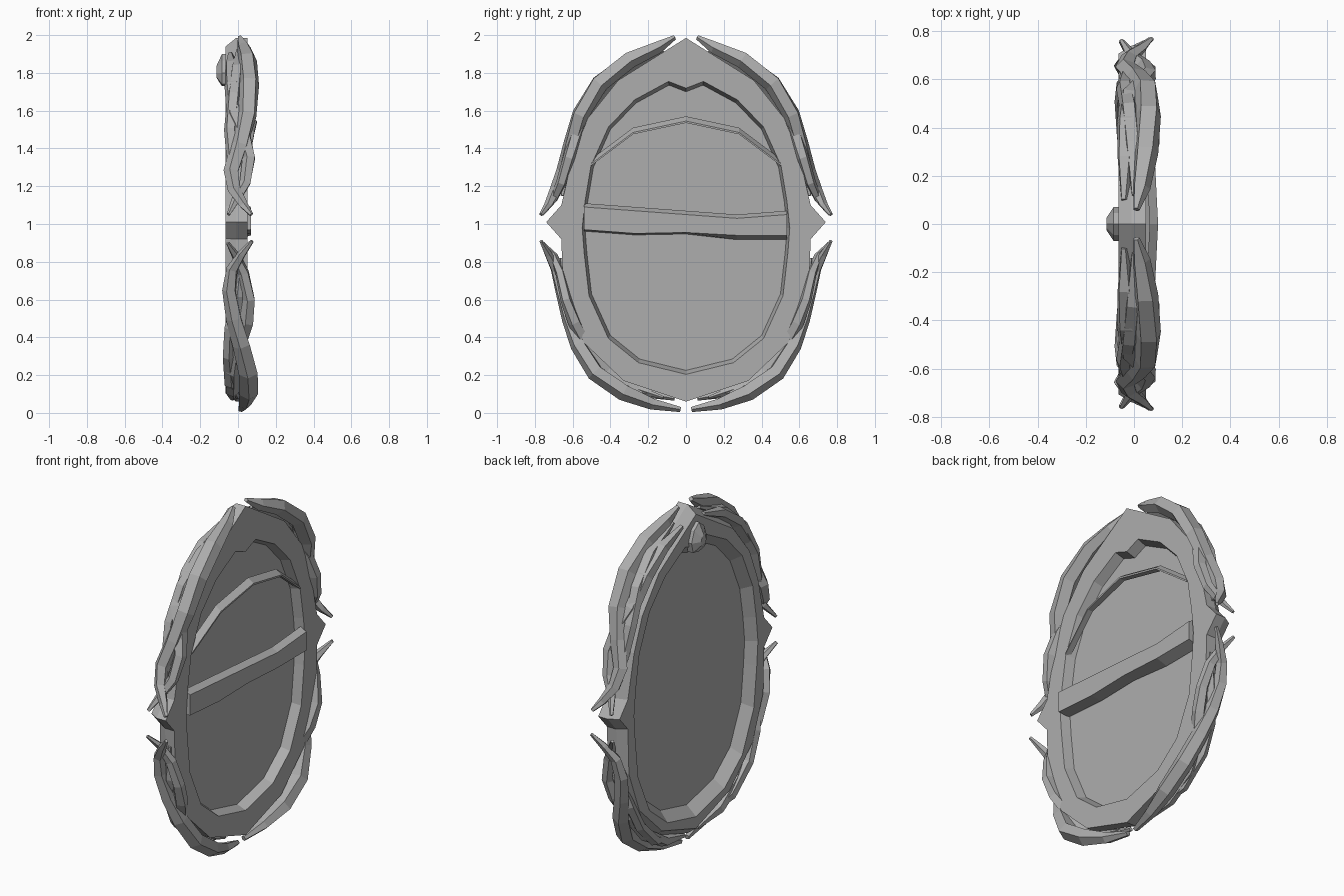
import bpy, bmesh, math
from mathutils import Vector

grey = bpy.data.materials.new("dark_grey")
grey.diffuse_color = (.42, .42, .42, 1)


def finish(name, bm, mirror=False):
    bmesh.ops.recalc_face_normals(bm, faces=bm.faces[:])
    me = bpy.data.meshes.new(name)
    bm.to_mesh(me)
    bm.free()
    me.materials.append(grey)
    ob = bpy.data.objects.new(name, me)
    bpy.context.collection.objects.link(ob)
    if mirror:
        m = ob.modifiers.new("Mirror", "MIRROR")
        m.use_axis = (False, True, False)
        m.use_mirror_merge = False
    return ob


def full(half):
    return half + [(-y, z) for y, z in reversed(half[1:-1])]


def scaled(loop, s, cz=1.0):
    return [(y * s, cz + (z - cz) * s) for y, z in loop]


def at_x(x, loop):
    return [(x, y, z) for y, z in loop]


def loft(bm, loops, wrap=False, caps=False):
    rows = [[bm.verts.new(p) for p in lp] for lp in loops]
    n = len(rows[0])
    for a, b in list(zip(rows, rows[1:])) + ([(rows[-1], rows[0])] if wrap else []):
        for i in range(n):
            j = (i + 1) % n
            bm.faces.new((a[i], a[j], b[j], b[i]))
    if caps:
        bm.faces.new(rows[0])
        bm.faces.new(rows[-1])


# oval frame: outer wall, flat faces, sloping inner walls
inner = full([(0, 1.70), (.09, 1.735), (.265, 1.64), (.40, 1.50), (.49, 1.30),
              (.52, 1.12), (.535, .98), (.525, .85), (.50, .63), (.40, .41),
              (.245, .285), (0, .225)])
outer = full([(0, 1.985), (.12, 1.91), (.36, 1.76), (.52, 1.56), (.60, 1.36),
              (.66, 1.10), (.74, 1.01), (.66, .92), (.65, .64), (.55, .38),
              (.33, .17), (0, .06)])
bm = bmesh.new()
loft(bm, [at_x(-.065, scaled(outer, .955)), at_x(-.01, outer), at_x(.05, outer),
          at_x(.05, scaled(inner, 1.027)), at_x(-.005, inner),
          at_x(-.065, scaled(inner, 1.07))], wrap=True)
finish("oval_frame", bm)

# flat panel filling the opening
bm = bmesh.new()
bm.faces.new([bm.verts.new(p) for p in at_x(-.005, inner)])
finish("panel", bm)

# crossbar: stations are y, top, bottom
bm = bmesh.new()
loft(bm, [[(.03, y, t + .02), (.068, y, t), (.068, y, b), (.0, y, b - .008 - .015 * (y > .1))]
          for y, t, b in [(-.54, 1.09, .97), (-.27, 1.07, .95), (0, 1.05, .955),
                          (.27, 1.03, .94), (.535, 1.05, .94)]], caps=True)
finish("crossbar", bm)

# arched batten above it
bm = bmesh.new()
loops = []
for y, z in [(-.50, 1.32), (-.28, 1.485), (0, 1.545), (.28, 1.485), (.50, 1.32)]:
    d = .1 - .045 * (y / .5) ** 2
    loops.append([(d - .035, y, z + .025), (d, y, z), (d, y, z - .01), (d - .035, y, z - .01)])
loft(bm, loops, caps=True)
finish("arched_batten", bm)

# faceted teardrop gem at the top of the back
drop = full([(0, 1.90), (.045, 1.865), (.07, 1.80), (.055, 1.74), (0, 1.73)])
bm = bmesh.new()
loft(bm, [at_x(-.05, drop), at_x(-.085, drop), at_x(-.115, scaled(drop, .35, 1.80))], caps=True)
finish("gem", bm)


# twisting tapered vines, mirrored left to right; points are x, y, z, radius
def vine(name, pts, sides=5):
    bm = bmesh.new()
    P = [Vector(p[:3]) for p in pts]
    loops = []
    for i, p in enumerate(P):
        t = (P[min(i + 1, len(P) - 1)] - P[max(i - 1, 0)]).normalized()
        u = (Vector((1, 0, 0)) - t * t.x).normalized()
        v = t.cross(u)
        r = pts[i][3]
        loops.append([p + r * (math.cos(a) * u + .9 * math.sin(a) * v)
                      for a in (math.tau * k / sides + .12 * i for k in range(sides))])
    loft(bm, loops, caps=True)
    finish(name, bm, True)


vine("upper_vine_front", [
    (.01, .06, 1.988, .014), (.03, .15, 1.935, .038), (.05, .30, 1.87, .052),
    (.06, .46, 1.745, .055), (.05, .56, 1.58, .053), (.01, .61, 1.42, .047),
    (-.035, .65, 1.28, .042), (-.02, .69, 1.18, .035), (.03, .73, 1.10, .024),
    (.07, .768, 1.05, .011)])
vine("upper_vine_back", [
    (-.04, .10, 1.90, .014), (-.035, .27, 1.84, .037), (-.03, .42, 1.73, .044),
    (-.02, .53, 1.58, .042), (.03, .58, 1.47, .042), (.06, .62, 1.35, .037),
    (.04, .66, 1.22, .032), (-.01, .70, 1.13, .024), (-.05, .76, 1.05, .01)])
vine("upper_vine_middle", [
    (0, .12, 1.92, .01), (.0, .33, 1.82, .04), (-.02, .48, 1.68, .04),
    (-.04, .57, 1.50, .035), (-.03, .62, 1.33, .03), (.0, .655, 1.15, .01)])
vine("lower_vine_front", [
    (.015, .03, .018, .016), (.035, .18, .048, .035), (.055, .33, .11, .052),
    (.055, .48, .215, .053), (.02, .57, .36, .049), (-.02, .62, .50, .044),
    (-.045, .66, .65, .039), (-.03, .69, .76, .032), (.02, .73, .84, .023),
    (.075, .768, .91, .01)])
vine("lower_vine_back", [
    (-.03, .06, .075, .012), (-.03, .25, .115, .037), (-.025, .42, .22, .042),
    (.0, .53, .36, .042), (.045, .59, .48, .04), (.06, .635, .60, .035),
    (.03, .665, .74, .032), (-.01, .70, .83, .024), (-.055, .76, .90, .01)])
vine("lower_vine_middle", [
    (0, .12, .08, .01), (-.04, .35, .16, .035), (-.05, .50, .30, .033),
    (-.04, .58, .45, .033), (0, .63, .62, .03), (.02, .66, .82, .01)])
